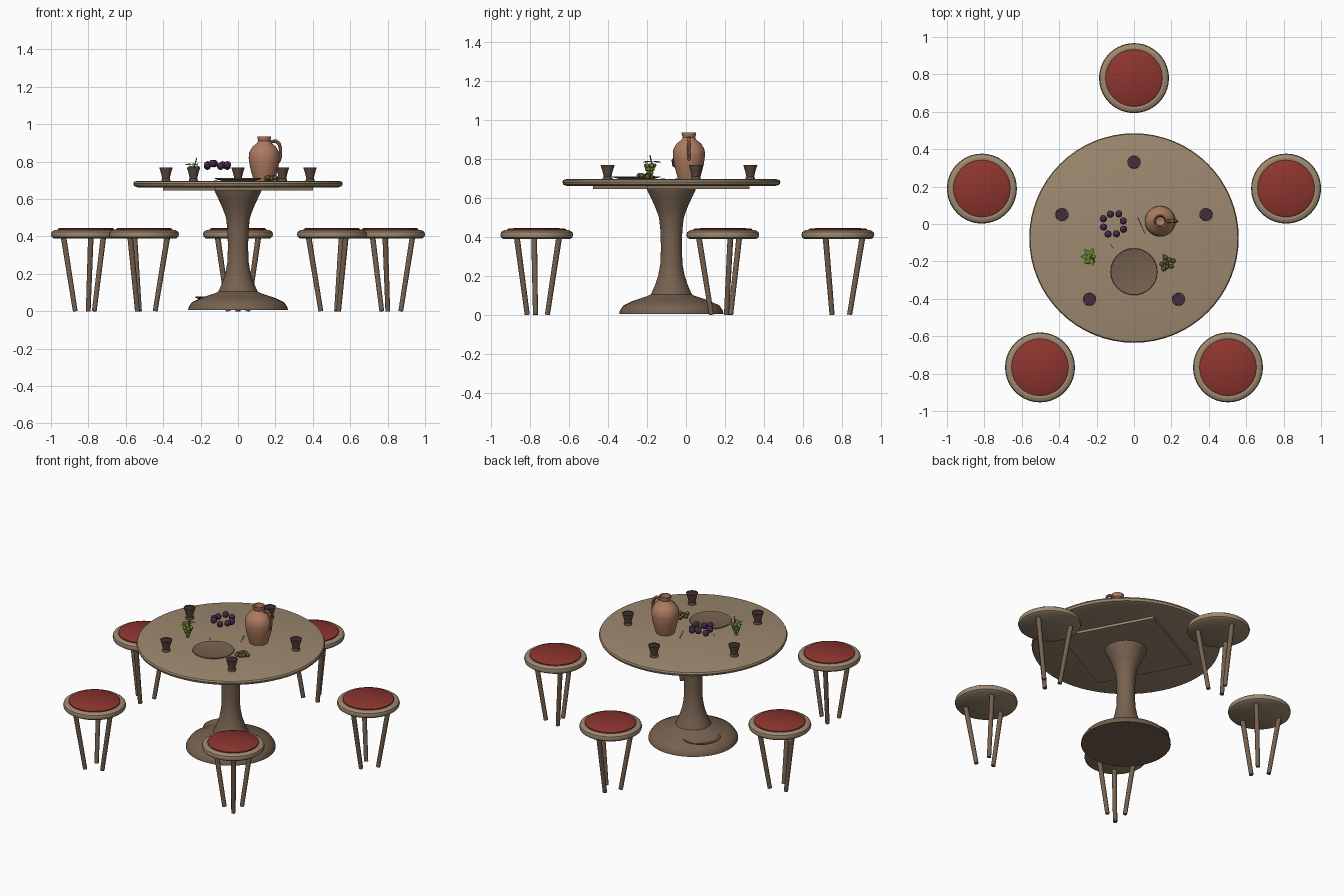
import bpy, bmesh, math
from math import cos, sin, radians
from mathutils import Vector, Matrix

if "Cube" in bpy.data.objects:
    bpy.data.objects.remove(bpy.data.objects["Cube"])


def material(name, r, g, b):
    m = bpy.data.materials.new(name)
    m.use_nodes = True
    m.diffuse_color = (r, g, b, 1)
    bsdf = m.node_tree.nodes["Principled BSDF"]
    bsdf.inputs["Base Color"].default_value = (r, g, b, 1)
    bsdf.inputs["Roughness"].default_value = 0.8
    return m


TAN = material("tan wood", .34, .25, .16)
BROWN = material("brown wood", .18, .12, .08)
RED = material("red cushion", .27, .035, .028)
CLAY = material("terracotta", .42, .20, .115)
CUP = material("dark clay", .11, .07, .05)
WINE = material("wine", .06, .025, .04)
PURPLE = material("purple grape", .055, .022, .06)
GREEN = material("green grape", .13, .21, .03)
OLIVE = material("olive", .12, .10, .03)

CENTRE = Vector((0, -.075, 0))
ANGLES = [radians(90 + 72 * i) for i in range(5)]


def finish(bm, name, mat, loc=(0, 0, 0)):
    bmesh.ops.recalc_face_normals(bm, faces=bm.faces)
    me = bpy.data.meshes.new(name)
    bm.to_mesh(me)
    bm.free()
    me.materials.append(mat)
    ob = bpy.data.objects.new(name, me)
    ob.location = loc
    bpy.context.collection.objects.link(ob)
    bpy.ops.object.select_all(action='DESELECT')
    ob.select_set(True)
    bpy.context.view_layer.objects.active = ob
    bpy.ops.object.shade_smooth_by_angle(angle=radians(35))
    return ob


def lathe(name, profile, mat, loc=(0, 0, 0), steps=32):
    """Turn a (radius, height) profile round the vertical axis."""
    bm = bmesh.new()
    vs = [bm.verts.new((r, 0, z)) for r, z in profile]
    es = [bm.edges.new(p) for p in zip(vs, vs[1:])]
    bmesh.ops.spin(bm, geom=vs + es, cent=(0, 0, 0), axis=(0, 0, 1),
                   angle=math.tau, steps=steps)
    bmesh.ops.remove_doubles(bm, verts=bm.verts, dist=.0003)
    return finish(bm, name, mat, loc)


def add_rod(bm, a, b, r1, r2, sides=10):
    a, b = Vector(a), Vector(b)
    turn = (b - a).to_track_quat('Z', 'Y').to_matrix().to_4x4()
    bmesh.ops.create_cone(bm, cap_ends=True, segments=sides, radius1=r1, radius2=r2,
                          depth=(b - a).length,
                          matrix=Matrix.Translation((a + b) / 2) @ turn)


def add_ball(bm, p, r):
    bmesh.ops.create_uvsphere(bm, u_segments=10, v_segments=7, radius=r,
                              matrix=Matrix.Translation(p))


def polar(r, a, z=0):
    return Vector((r * cos(a), r * sin(a), z))


# Table: top, square brace underneath, turned pedestal
lathe("table_top", [(0, .66), (.53, .66), (.555, .668), (.56, .682), (.555, .692),
                    (.54, .696), (0, .696)], TAN, CENTRE, 64)
bm = bmesh.new()
bmesh.ops.create_cone(bm, cap_ends=True, segments=4, radius1=.42, radius2=.42, depth=.02,
                      matrix=Matrix.Translation((0, 0, .655)) @ Matrix.Rotation(radians(73), 4, 'Z'))
finish(bm, "table_brace", TAN, CENTRE)
lathe("pedestal", [(0, .005), (.267, .005), (.265, .02), (.247, .047), (.2, .07), (.125, .095),
                   (.105, .105), (.085, .15), (.068, .2), (.057, .26), (.054, .34),
                   (.056, .43), (.064, .5), (.082, .55), (.105, .6), (.122, .635),
                   (.128, .655), (0, .655)], BROWN, CENTRE, 48)

# Dish leaning on the pedestal foot
lathe("fallen_dish", [(0, .06), (.09, .06), (.12, .075), (.115, .078), (.088, .066), (0, .066)],
      BROWN, CENTRE + Vector((-.11, .08, 0)))

# Stools and cups, one pair per place
for a in ANGLES:
    spot = CENTRE + polar(.855, a)
    lathe("stool_seat", [(0, .388), (.17, .388), (.183, .397), (.187, .41), (.183, .424),
                         (.168, .434), (.156, .434), (.15, .43), (0, .43)], TAN, spot, 40)
    lathe("stool_cushion", [(0, .428), (.152, .428), (.152, .438), (.143, .444), (0, .445)],
          RED, spot, 40)
    bm = bmesh.new()
    for k in range(3):
        b = a + k * math.tau / 3
        add_rod(bm, polar(.06, b), polar(.125, b, .392), .013, .015, 12)
    finish(bm, "stool_legs", BROWN, spot)

    place = CENTRE + polar(.405, a)
    lathe("cup", [(0, .695), (.025, .695), (.025, .701), (.02, .71), (.027, .74), (.036, .768),
                  (.031, .768), (.027, .75), (0, .75)], CUP, place, 20)
    lathe("cup_wine", [(0, .757), (.029, .757), (.032, .765), (0, .765)], WINE, place, 20)

# Plate
lathe("plate", [(0, .695), (.08, .695), (.125, .707), (.123, .711), (.08, .702), (0, .701)],
      BROWN, (0, -.255, 0), 40)

# Jug with handle
JUG = Vector((.14, .015, 0))
lathe("jug", [(0, .695), (.055, .695), (.06, .71), (.076, .77), (.083, .82), (.08, .85),
              (.062, .88), (.04, .897), (.032, .91), (.037, .926), (.037, .935), (.03, .935),
              (.026, .915), (.024, .88), (0, .87)], CLAY, JUG, 32)
bm = bmesh.new()
path = [(.033, .905), (.062, .91), (.08, .895), (.088, .865), (.088, .83), (.078, .8)]
for (x1, z1), (x2, z2) in zip(path, path[1:]):
    add_rod(bm, (x1, 0, z1), (x2, 0, z2), .009, .009)
    add_ball(bm, (x2, 0, z2), .009)
finish(bm, "jug_handle", CLAY, JUG)

# Purple grapes in a loose ring
bm = bmesh.new()
for i in range(8):
    a = i * math.tau / 8 + .3
    add_ball(bm, polar(.055 + .006 * (i % 2), a, .782 + .007 * (i % 3 - 1)), .02)
finish(bm, "purple_grapes", PURPLE, (-.11, 0, 0))

# Hanging green bunch: rings shrink downwards, with leaves and a stem on top
bm = bmesh.new()
for row, count in enumerate((1, 3, 5, 5)):
    for i in range(count):
        a = i * math.tau / count + row
        add_ball(bm, polar(.007 * row, a, .712 + .018 * row), .012)
finish(bm, "green_grapes", GREEN, (-.235, -.185, 0))
bm = bmesh.new()
for i in range(5):
    a = radians(70 + 55 * i)
    tip, side = polar(.052, a, .782), polar(.014, a + math.pi / 2)
    mid = polar(.028, a, .79)
    bm.faces.new([bm.verts.new(p) for p in (Vector((0, 0, .784)), mid - side, tip, mid + side)])
add_rod(bm, (0, 0, .77), (.015, -.01, .82), .004, .003, 6)
finish(bm, "grape_leaves", GREEN, (-.235, -.175, 0))

# Small olive bunch lying on the table
bm = bmesh.new()
for i in range(9):
    add_ball(bm, polar(.013 * math.sqrt(i), i * 2.4, .709 + .006 * (i % 2)), .013)
add_rod(bm, (0, 0, .71), (-.02, .05, .71), .003, .003, 6)
finish(bm, "olive_bunch", OLIVE, (.175, -.21, 0))

# Loose twigs
bm = bmesh.new()
add_rod(bm, (.02, .035, .697), (.06, -.055, .697), .004, .002, 6)
add_rod(bm, (-.125, -.11, .697), (-.11, -.13, .697), .003, .002, 6)
finish(bm, "twigs", BROWN)
